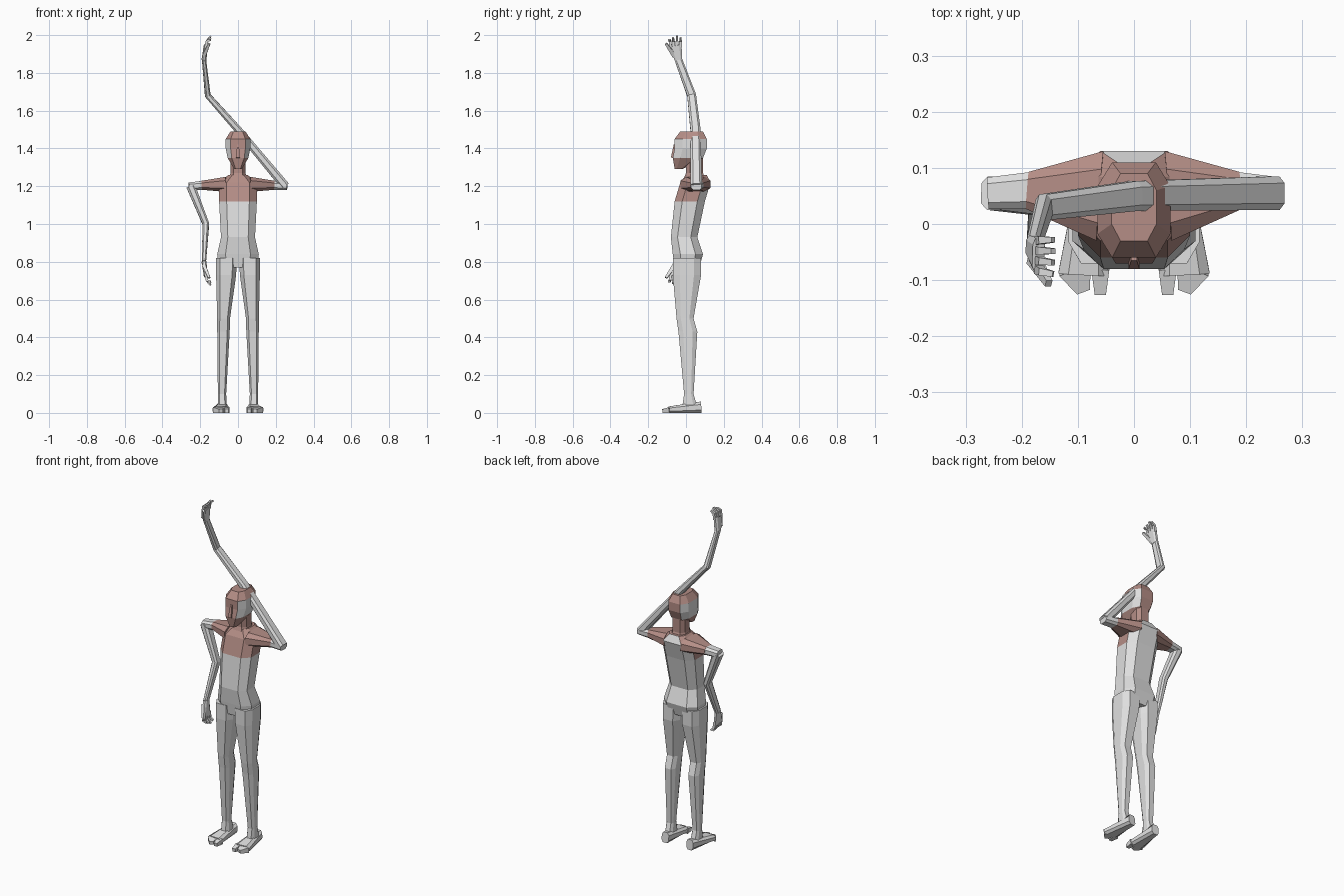
import bpy, bmesh
from mathutils import Vector

cube = bpy.data.objects.get("Cube")
if cube:
    bpy.data.objects.remove(cube)


def material(name, red, green, blue):
    mat = bpy.data.materials.new(name)
    mat.use_nodes = True
    mat.diffuse_color = (red, green, blue, 1)
    shader = mat.node_tree.nodes["Principled BSDF"]
    shader.inputs["Base Color"].default_value = mat.diffuse_color
    return mat


GREY = material("light grey", .75, .75, .75)
RED = material("dusty red", .46, .27, .24)

# Cross-sections: a bevelled octagon for the body, a plain box for small parts
half_ring = [(1, .5), (.6, 1), (-.6, 1), (-1, .5)]
OCTAGON = half_ring + [(-u, -v) for u, v in half_ring]
BOX = [(1, 1), (-1, 1), (-1, -1), (1, -1)]
ACROSS = Vector((1, 0, 0))
DEEP = Vector((0, 1, 0))


def skin(name, rings, is_red):
    """Bridge rings of points into a capped, flat-shaded part."""
    bm = bmesh.new()
    loops = [[bm.verts.new(point) for point in ring] for ring in rings]
    for lower, upper in zip(loops, loops[1:]):
        for i in range(len(lower)):
            bm.faces.new((lower[i - 1], lower[i], upper[i], upper[i - 1]))
    bm.faces.new(loops[0])
    bm.faces.new(loops[-1])
    bmesh.ops.recalc_face_normals(bm, faces=bm.faces)
    bm.normal_update()
    for face in bm.faces:
        face.material_index = int(is_red(face.calc_center_median(), face.normal))
    mesh = bpy.data.meshes.new(name)
    bm.to_mesh(mesh)
    bm.free()
    mesh.materials.append(GREY)
    mesh.materials.append(RED)
    part = bpy.data.objects.new(name, mesh)
    bpy.context.collection.objects.link(part)


def all_grey(centre, normal):
    return False


def all_red(centre, normal):
    return True


def column(name, rows, is_red=all_grey, centre_x=lambda half: 0):
    """Upright part; each row is height, half width, front y, back y."""
    rings = []
    for z, half, front, back in rows:
        middle, depth = (front + back) / 2, (back - front) / 2
        rings.append([(centre_x(half) + u * half, middle + v * depth, z)
                      for u, v in OCTAGON])
    skin(name, rings, is_red)


def limb(name, points, start, end, is_red=all_grey, shape=BOX, axis=DEEP, side=1):
    """Tapered sweep; start and end are half sizes along the axis and across it."""
    path = [Vector((x * side, y, z)) for x, y, z in points]
    last = len(path) - 1
    rings = []
    for i, point in enumerate(path):
        along = (path[min(i + 1, last)] - path[max(i - 1, 0)]).normalized()
        thick = along.cross(axis).normalized()
        wide = thick.cross(along)
        size = Vector(start).lerp(Vector(end), i / last)
        rings.append([point + wide * size.x * u + thick * size.y * v
                      for u, v in shape])
    skin(name, rings, is_red)


# Torso: grey belly and back, red chest
column("torso", [
    (.77, .1, -.06, .07), (.84, .11, -.07, .09), (.93, .09, -.08, .06),
    (1.12, .1, -.06, .1), (1.22, .1, -.03, .13), (1.26, .05, 0, .11),
], lambda centre, normal: centre.z > 1.12 and normal.y < .6)

# Neck and head, with grey patches at the temples
column("neck", [(1.22, .05, -.02, .11), (1.27, .04, 0, .09), (1.37, .04, 0, .09)],
       all_red)
column("head", [
    (1.29, .02, -.06, -.02), (1.35, .055, -.07, .09), (1.4, .065, -.06, .11),
    (1.45, .065, -.06, .11), (1.49, .04, -.03, .09),
], lambda centre, normal: not (abs(normal.x) > .8 and 1.36 < centre.z < 1.46))
limb("nose", [(0, -.06, 1.42), (0, -.07, 1.35)], (.005, .005), (.01, .01), all_red)

for side, word in ((1, "left"), (-1, "right")):
    # Shoulder, then the short grey upper arm out to the elbow
    limb(word + "_shoulder", [(.06, .05, 1.21), (.19, .06, 1.205)],
         (.08, .04), (.033, .024), all_red, OCTAGON, side=side)
    limb(word + "_upper_arm", [(.18, .06, 1.205), (.26, .055, 1.2)],
         (.033, .024), (.028, .02), shape=OCTAGON, side=side)

    # Leg: the thinner it gets, the further it sits from the middle
    column(word + "_leg", [
        (.82, .055, -.07, .08), (.73, .053, -.07, .08), (.5, .034, -.05, .04),
        (.43, .033, -.04, .06), (.1, .022, -.01, .04), (.03, .024, -.02, .06),
    ], centre_x=lambda half: side * (.1 - .7 * half))

    # Foot, big toe and the joined smaller toes
    limb(word + "_foot", [(.08, .08, .03), (.09, -.09, .017)],
         (.022, .03), (.045, .017), shape=OCTAGON, axis=ACROSS, side=side)
    limb(word + "_big_toe", [(.06, -.08, .016), (.06, -.125, .01)],
         (.016, .016), (.01, .01), axis=ACROSS, side=side)
    limb(word + "_small_toes", [(.105, -.08, .016), (.09, -.12, .01)],
         (.03, .016), (.012, .01), axis=ACROSS, side=side)


def hand(word, wrist, up):
    """Palm, four fingers and thumb; up is 1 or -1 for the pointing direction."""
    def at(x, y, z):
        return Vector(wrist) + Vector((x, y, z * up))

    limb(word + "_palm", [wrist, at(.01, -.016, .075)], (.02, .013), (.033, .011),
         shape=OCTAGON)
    for i in range(4):
        spread = .01 - i * .017
        reach = .125 - abs(i - 1) * .01
        limb(f"{word}_finger_{i}", [
            at(.01, spread, .065), at(.016, spread * 1.1, .1),
            at(.036, spread * 1.2, reach)], (.008, .008), (.005, .005))
    limb(word + "_thumb", [at(0, -.02, .02), at(.028, -.066, .085)],
         (.012, .01), (.006, .006))


# Raised left arm passes over the head, right arm hangs down
arms = {
    "left": ([(.25, .055, 1.2), (0, .05, 1.5), (-.16, .03, 1.68)], 1.87, 1),
    "right": ([(-.25, .055, 1.2), (-.17, .04, 1)], .8, -1),
}
for word, (path, height, up) in arms.items():
    wrist = (-.18, -.04, height)
    limb(word + "_forearm", path + [wrist], (.03, .024), (.02, .011), shape=OCTAGON)
    hand(word, wrist, up)
